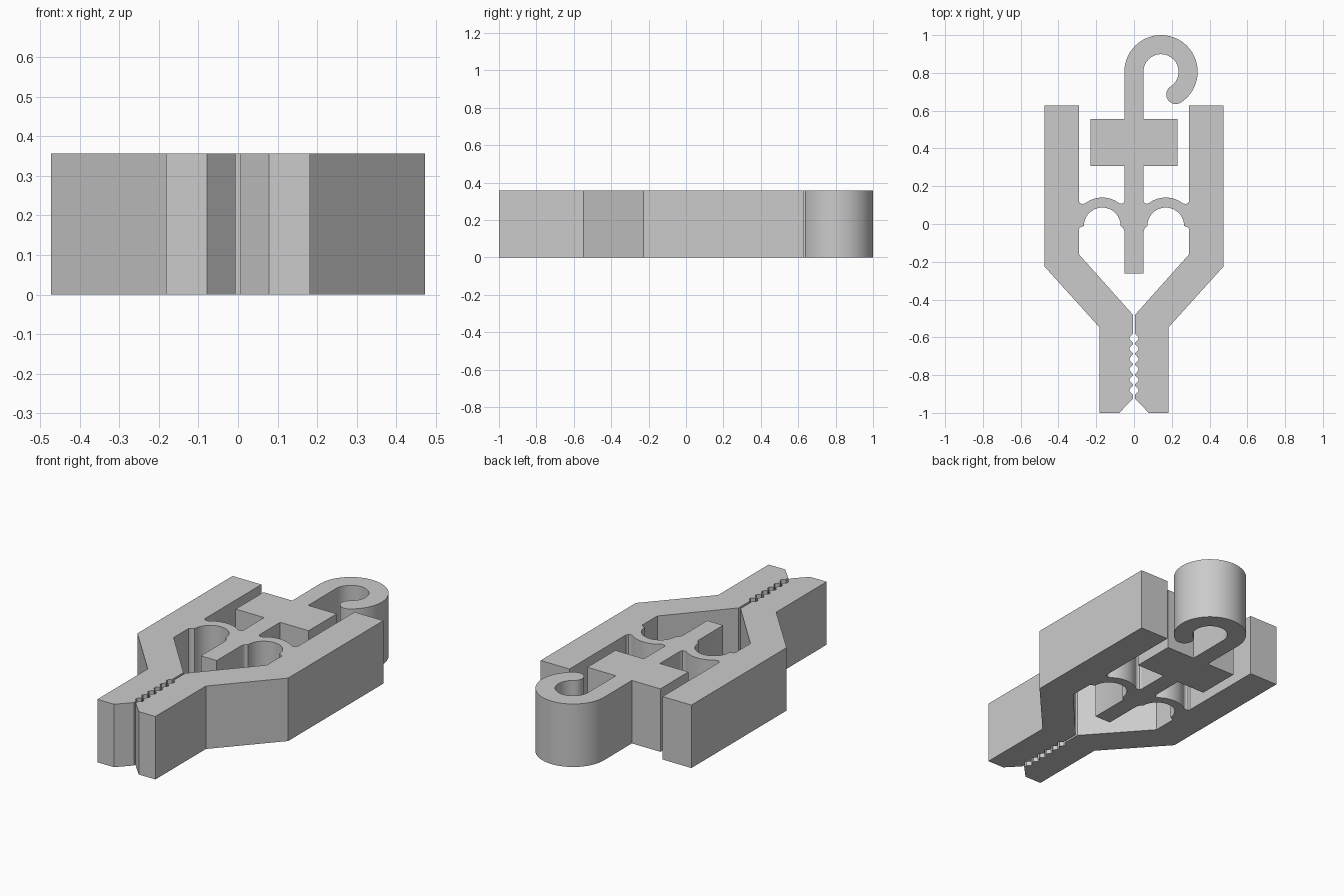
import bpy
import bmesh
from math import cos, sin, radians

HEIGHT = 0.357


def arc(cx, cy, r, start, end, steps):
    """Points along a circular arc, angles in degrees."""
    angles = [radians(start + (end - start) * i / steps) for i in range(steps + 1)]
    return [(cx + r * cos(a), cy + r * sin(a)) for a in angles]


def teeth(first, pitch, count, gap, depth):
    """Trapezoid notches down the inner face of a jaw."""
    points = []
    for i in range(count):
        y = first - i * pitch
        points += [(gap, y + 0.024), (depth, y + 0.006),
                   (depth, y - 0.006), (gap, y - 0.024)]
    return points


def extrude_outline(name, outline, height, material):
    mesh = bpy.data.meshes.new(name)
    bm = bmesh.new()
    base = bm.faces.new([bm.verts.new((x, y, 0)) for x, y in outline])
    result = bmesh.ops.extrude_face_region(bm, geom=[base], use_keep_orig=True)
    top = [v for v in result["geom"] if isinstance(v, bmesh.types.BMVert)]
    bmesh.ops.translate(bm, verts=top, vec=(0, 0, height))
    bmesh.ops.recalc_face_normals(bm, faces=bm.faces)
    bm.to_mesh(mesh)
    bm.free()
    mesh.materials.append(material)
    obj = bpy.data.objects.new(name, mesh)
    bpy.context.collection.objects.link(obj)
    return obj


cube = bpy.data.objects.get("Cube")
if cube:
    bpy.data.objects.remove(cube, do_unlink=True)

grey = bpy.data.materials.new("light grey plastic")
grey.use_nodes = True
grey.diffuse_color = (0.6, 0.6, 0.6, 1)
grey.node_tree.nodes["Principled BSDF"].inputs["Base Color"].default_value = grey.diffuse_color

# Lower stem and underside of the spring arch
half = [(0.05, -0.262), (0.05, -0.04), (0.057, -0.022)]
half += arc(0.168, -0.01, 0.097, 180, 0, 24)
half += [(0.283, -0.016), (0.292, -0.026)]

# Inside of the arm, gripping teeth and jaw tip
half += [(0.292, -0.16), (0.006, -0.48)]
half += teeth(-0.605, 0.055, 6, 0.006, 0.023)
half += [(0.006, -0.925), (0.078, -1), (0.182, -1)]

# Outside of the arm and the finger grip
half += [(0.182, -0.548), (0.473, -0.226), (0.473, 0.627), (0.292, 0.627)]

# Top of the spring arch with small fillets
half += [(0.292, 0.12), (0.285, 0.11), (0.273, 0.106)]
half += arc(0.168, -0.01, 0.15, 52, 128, 14)
half += [(0.066, 0.107), (0.055, 0.112), (0.05, 0.122)]

# Cross block on the stem
half += [(0.05, 0.306), (0.229, 0.306), (0.229, 0.557), (0.05, 0.557)]

# Hook: inner curve, rounded tip, outer curve
hx, hy, inner, outer, tip = 0.143, 0.806, 0.093, 0.194, -57
middle = (inner + outer) / 2
hook = arc(hx, hy, inner, 180, tip, 36)
hook += arc(hx + middle * cos(radians(tip)), hy + middle * sin(radians(tip)),
            (outer - inner) / 2, tip + 180, tip + 360, 16)[1:-1]
hook += arc(hx, hy, outer, tip, 180, 48)

outline = half + hook + [(-x, y) for x, y in reversed(half)]
clip = extrude_outline("hooked_clip", outline, HEIGHT, grey)

bpy.ops.object.select_all(action="DESELECT")
clip.select_set(True)
bpy.context.view_layer.objects.active = clip
bpy.ops.object.shade_smooth_by_angle(angle=radians(25))
